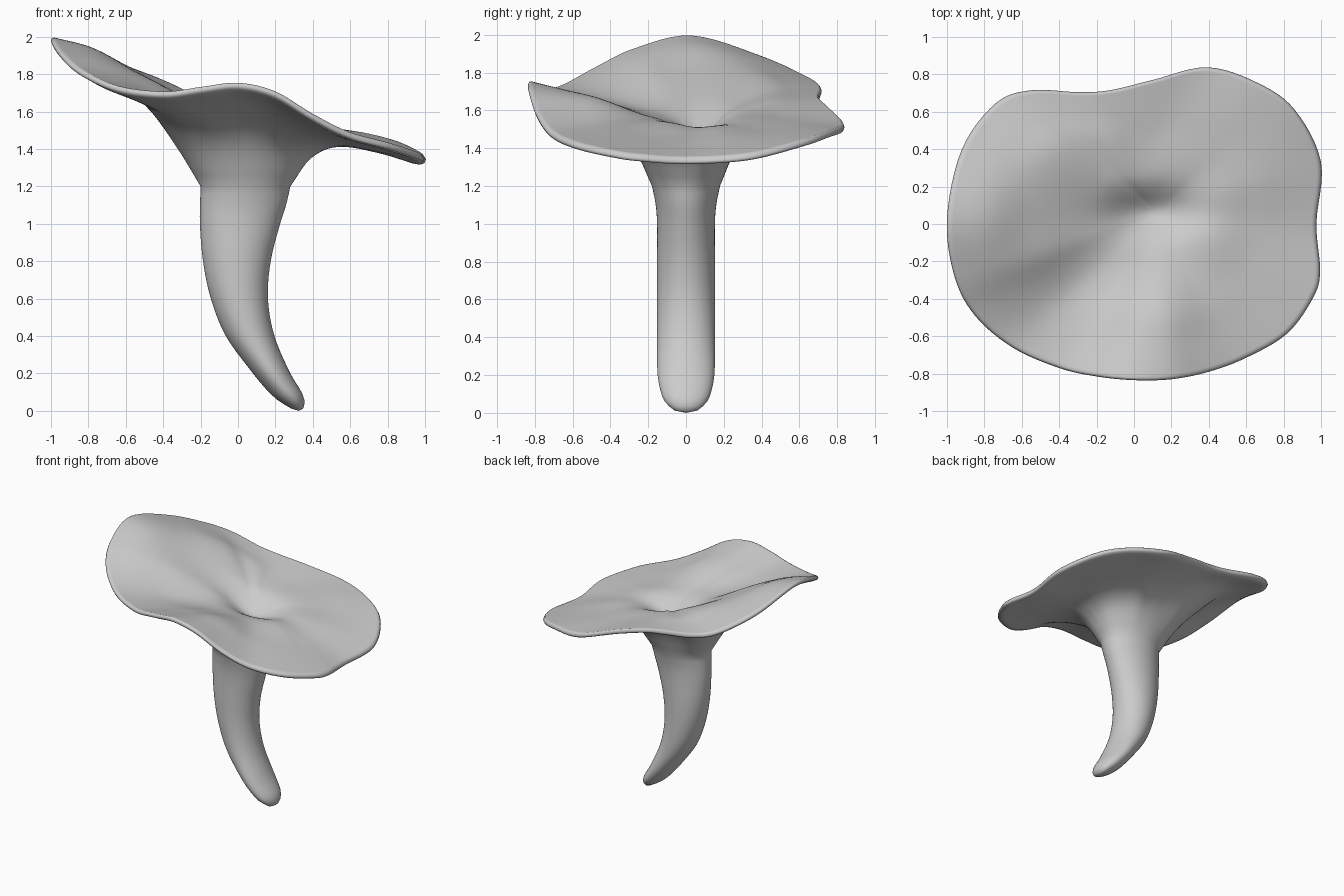
import bpy, bmesh, math

if "Cube" in bpy.data.objects:
    bpy.data.objects.remove(bpy.data.objects["Cube"])

# Cap rim seen from above, with height of its upper edge (x, y, z)
RIM = [(.975, 0, 1.35), (1, .33, 1.37), (.86, .61, 1.44), (.66, .755, 1.49),
       (.39, .838, 1.53), (.10, .77, 1.61), (-.13, .715, 1.66), (-.30, .705, 1.685),
       (-.55, .715, 1.73), (-.74, .645, 1.78), (-.92, .40, 1.89), (-1, .03, 2.0),
       (-.96, -.28, 1.93), (-.85, -.49, 1.83), (-.65, -.66, 1.74), (-.40, -.77, 1.71),
       (-.20, -.815, 1.735), (0, -.835, 1.757), (.20, -.83, 1.71), (.40, -.79, 1.59),
       (.60, -.715, 1.49), (.82, -.585, 1.43), (.96, -.39, 1.385), (.995, -.25, 1.365)]
# Heights of the top surface partway in (60% and 30% out from the dimple)
MID = [(1.46, 1.535), (1.49, 1.53), (1.55, 1.56), (1.62, 1.585), (1.70, 1.62), (1.81, 1.66),
       (1.80, 1.64), (1.65, 1.59), (1.66, 1.575), (1.66, 1.57), (1.54, 1.55), (1.47, 1.54)]
# Stem sections: z, left x, right x, half depth
STEM = [(.012, .285, .348, .06), (.05, .222, .356, .105), (.1, .165, .34, .13),
        (.2, .08, .28, .15), (.4, -.065, .195, .153), (.6, -.145, .16, .153),
        (.8, -.187, .175, .153), (1.0, -.204, .225, .153), (1.1, -.203, .257, .16),
        (1.2, -.2, .28, .18)]
DIMPLE = (.12, .07, 1.53)


def loop_point(pts, u):
    """Closed Catmull-Rom curve through pts, u in 0..1."""
    n = len(pts)
    i, t = divmod(u * n, 1)
    a, b, c, d = (pts[(int(i) + k) % n] for k in (-1, 0, 1, 2))
    return [.5 * (2*q + (r-p)*t + (2*p-5*q+4*r-s)*t*t + (3*q-p-3*r+s)*t**3)
            for p, q, r, s in zip(a, b, c, d)]


def smooth(ks, vs, t, flat_start=False):
    """Smooth open curve of values vs at keys ks."""
    n = len(ks)
    i = max(k for k in range(n - 1) if k == 0 or ks[k] <= t)
    def slope(k):
        if k == 0 and flat_start:
            return 0
        a, b = max(k - 1, 0), min(k + 1, n - 1)
        return (vs[b] - vs[a]) / (ks[b] - ks[a])
    h = ks[i + 1] - ks[i]
    s = (t - ks[i]) / h
    return ((2*s**3 - 3*s*s + 1) * vs[i] + (s**3 - 2*s*s + s) * h * slope(i)
            + (3*s*s - 2*s**3) * vs[i + 1] + (s**3 - s*s) * h * slope(i + 1))


def section(z, ang):
    zs, ls, rs, ds = zip(*STEM)
    l, r, d = (smooth(zs, v, z) for v in (ls, rs, ds))
    return ((l + r) / 2 + (r - l) / 2 * math.cos(ang), d * math.sin(ang), z)


def trench(x, y):
    """Long shallow hollow in the middle of the cap."""
    return .075 * math.exp(-((x - .1) / .26) ** 2 - ((y - .06) / .11) ** 2)


def profile(u):
    """One line from the dimple, over the rim, under the cap and down the stem."""
    x, y, z = loop_point(RIM, u)
    z6, z3 = loop_point(MID, u)
    ang = math.atan2(y, x)
    crest = .03 * max(0, -math.cos(ang)) ** 6        # raised lobe on the left
    keys_t = (0, .3, .6, .8, 1)
    vals_t = (DIMPLE[2], z3, z6, (z6 + z) / 2 + crest, z)
    top = lambda f: smooth(keys_t, vals_t, f, True)
    out = []
    for f in [k / 32 for k in range(1, 32)] + [.985]:
        px, py = (c + (e - c) * f for c, e in zip(DIMPLE, (x, y)))
        out.append((px, py, top(f) - trench(px, py)))
    out.append((x * .994, y * .994, z - .007))
    out.append((x, y, z - .02))
    out.append((x * .994, y * .994, z - .034))
    # underside flaring into the stem
    sx, sy, sz = section(1.2, ang)
    keys = (0, .35, .65, .85, 1)
    vals = (z - .04, top(.7) - .05, min(1.41 + .32 * (z - 1.35), top(.45) - .06),
            1.345 + .08 * (z - 1.35) + .03 * abs(math.sin(ang)), sz)
    for k in range(1, 25):
        g = .02 + .98 * k / 24
        out.append((x + (sx - x) * g, y + (sy - y) * g, smooth(keys, vals, g)))
    # stem
    for sz in [1.2 - .04 * k for k in range(1, 28)] + [.09, .06, .035, .012]:
        out.append(section(sz, ang))
    return out


# Mushroom: cap and stem as one continuous skin
SEG = 144
bm = bmesh.new()
cols = [[bm.verts.new(p) for p in profile(i / SEG)] for i in range(SEG)]
pit = bm.verts.new((*DIMPLE[:2], DIMPLE[2] - trench(*DIMPLE[:2])))
foot = bm.verts.new((.325, 0, 0))
for i in range(SEG):
    a, b = cols[i], cols[(i + 1) % SEG]
    bm.faces.new((pit, a[0], b[0]))
    for k in range(len(a) - 1):
        bm.faces.new((a[k], a[k + 1], b[k + 1], b[k]))
    bm.faces.new((a[-1], foot, b[-1]))
bmesh.ops.recalc_face_normals(bm, faces=bm.faces)
for f in bm.faces:
    f.smooth = True
mesh = bpy.data.meshes.new("mushroom")
bm.to_mesh(mesh)
bm.free()
bpy.context.collection.objects.link(bpy.data.objects.new("mushroom", mesh))
